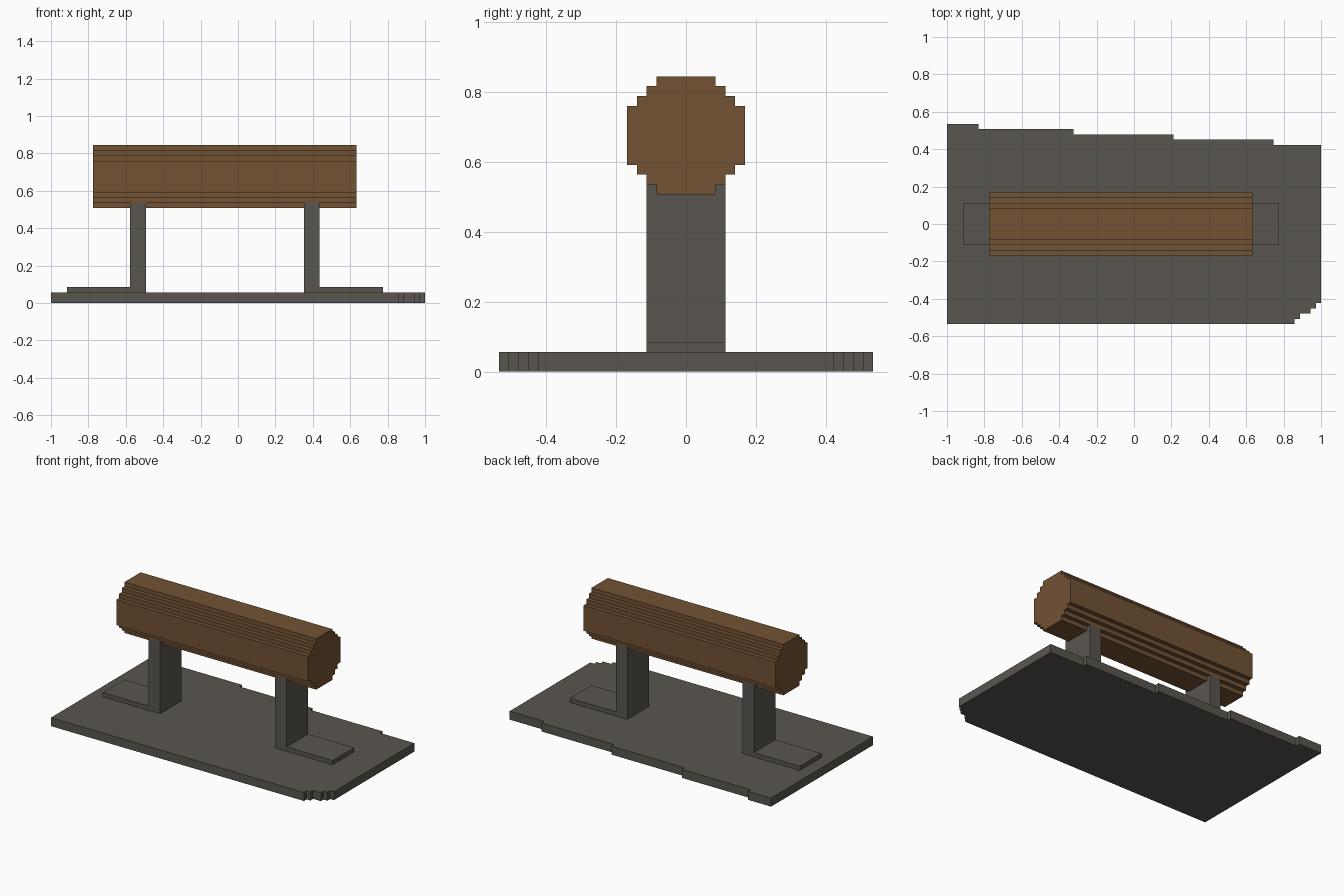
import bpy, bmesh
from mathutils import Vector

if "Cube" in bpy.data.objects:
    bpy.data.objects.remove(bpy.data.objects["Cube"])

V = 2 / 71  # stepped grid unit


def material(name, color):
    m = bpy.data.materials.new(name)
    m.diffuse_color = (*color, 1)
    m.use_nodes = True
    m.node_tree.nodes["Principled BSDF"].inputs["Base Color"].default_value = m.diffuse_color
    return m


GREY = material("dark_stone_grey", (0.102, 0.093, 0.080))
BROWN = material("wood_brown", (0.168, 0.084, 0.034))


def extrude_profile(name, points, depth, mat):
    """Extrude a closed 3D outline (grid units, measured from the left end) along depth."""
    bm = bmesh.new()
    face = bm.faces.new([bm.verts.new(Vector((x - 35.5, y, z)) * V) for x, y, z in points])
    ext = bmesh.ops.extrude_face_region(bm, geom=[face])
    verts = [g for g in ext["geom"] if isinstance(g, bmesh.types.BMVert)]
    bmesh.ops.translate(bm, verts=verts, vec=Vector(depth) * V)
    bmesh.ops.recalc_face_normals(bm, faces=bm.faces)
    mesh = bpy.data.meshes.new(name)
    bm.to_mesh(mesh)
    bm.free()
    mesh.materials.append(mat)
    ob = bpy.data.objects.new(name, mesh)
    bpy.context.collection.objects.link(ob)
    return ob


# Base slab: stepped back edge, stair-cut front right corner
outline = [(0, -19), (66, -19), (66, -18), (67, -18), (67, -17), (69, -17),
           (69, -16), (70, -16), (70, -15), (71, -15), (71, 15)]
for i, x in enumerate((62, 43, 24, 6)):
    outline += [(x, 15 + i), (x, 16 + i)]
outline.append((0, 19))
extrude_profile("base_slab", [(x, y, 0) for x, y in outline], (0, 0, 2), GREY)

# L-shaped brackets: upright post with an outward foot, mirrored about x = 33
bracket = [(3, 2), (18, 2), (18, 19), (15, 19), (15, 3), (3, 3)]
extrude_profile("left_bracket", [(x, -4, z) for x, z in bracket], (0, 8, 0), GREY)
extrude_profile("right_bracket", [(66 - x, -4, z) for x, z in bracket], (0, 8, 0), GREY)

# Log: stepped round cross-section, one quarter mirrored to all four
quarter = [(6, 3), (5, 3), (5, 4), (4, 4), (4, 5), (3, 5), (3, 6)]
half = quarter + [(-y, z) for y, z in reversed(quarter)]
section = half + [(-y, -z) for y, z in half]
extrude_profile("log", [(8, y, 24 + z) for y, z in section], (50, 0, 0), BROWN)
